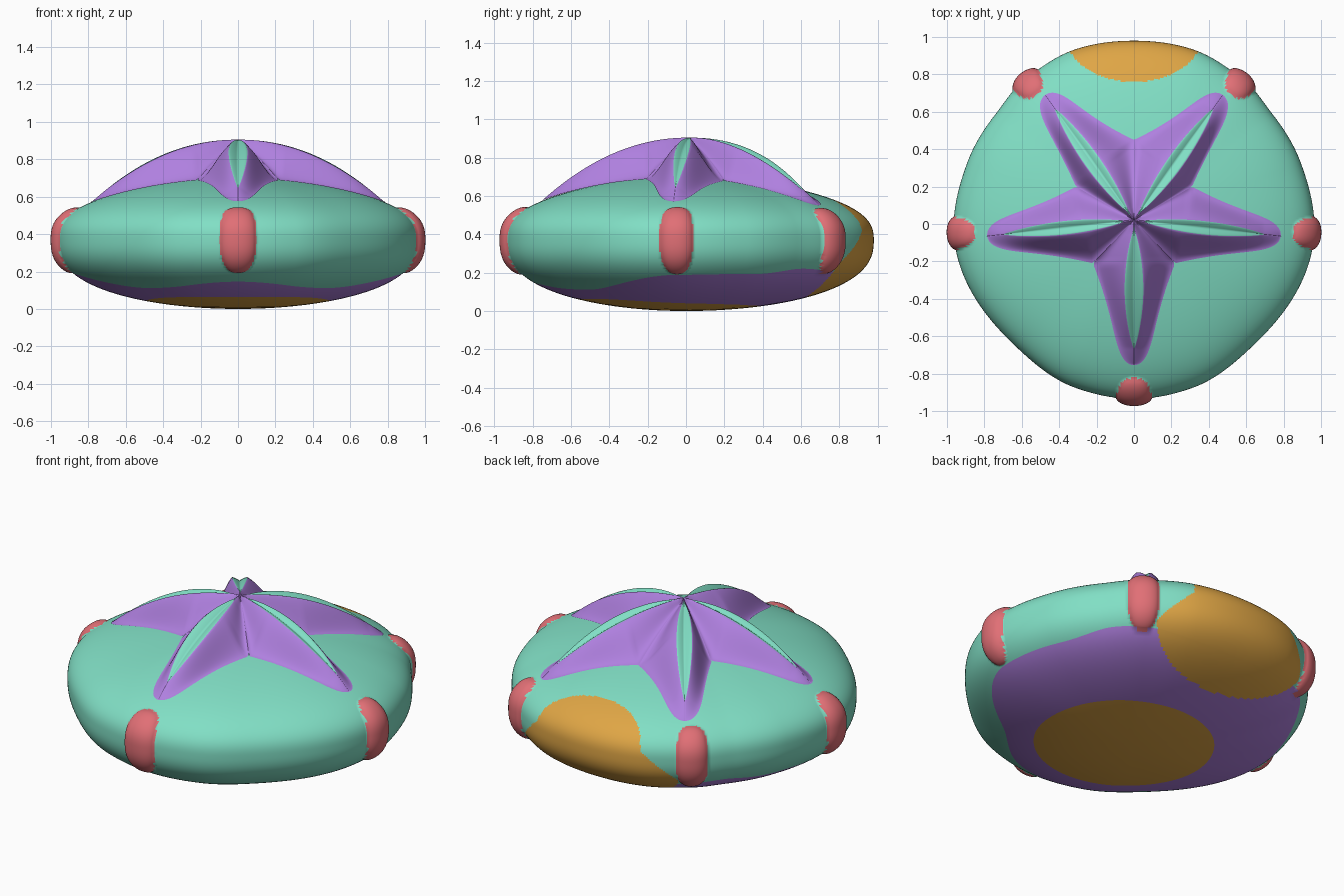
import bpy, bmesh
from math import sin, cos, pi, atan2, hypot, asin, radians, sqrt
from mathutils import Vector

if "Cube" in bpy.data.objects:
    bpy.data.objects.remove(bpy.data.objects["Cube"], do_unlink=True)


def material(name, rgb):
    m = bpy.data.materials.new(name)
    m.use_nodes = True
    m.diffuse_color = (*rgb, 1)
    m.node_tree.nodes["Principled BSDF"].inputs["Base Color"].default_value = (*rgb, 1)
    return m


teal = material("teal", (0.22, 0.74, 0.56))
purple = material("purple", (0.43, 0.215, 0.74))
orange = material("orange", (0.74, 0.38, 0.06))
red = material("red", (0.75, 0.16, 0.18))


def finish(name, bm, mats):
    bmesh.ops.remove_doubles(bm, verts=bm.verts, dist=0.0002)
    bmesh.ops.recalc_face_normals(bm, faces=bm.faces)
    for f in bm.faces:
        f.smooth = True
    me = bpy.data.meshes.new(name)
    bm.to_mesh(me)
    bm.free()
    for m in mats:
        me.materials.append(m)
    bpy.context.collection.objects.link(bpy.data.objects.new(name, me))


def blend(table, deg):
    """Smooth interpolation of (angle from the back, value) pairs."""
    for (a, va), (b, vb) in zip(table, table[1:]):
        if deg <= b:
            t = (deg - a) / (b - a)
            return va + (vb - va) * t * t * (3 - 2 * t)
    return table[-1][1]


# Outline of the body and edge of the underside, by angle from the back
OUTLINE = [(0, 0.98), (19, 0.985), (36, 0.97), (52, 0.945), (70, 0.95), (93, 0.965),
           (137, 0.91), (160, 0.93), (180, 0.935)]
UNDER = [(0, 0.86), (38, 0.91), (66, 0.87), (93, 0.88), (137, 0.7), (180, 0.79)]
RIM_Z = 0.37
# Knobs on the rim: direction in degrees, half width and inner radius
KNOBS = [(-90, 0.098, 0.79), (-3, 0.088, 0.82), (183, 0.088, 0.82),
         (53, 0.088, 0.835), (127, 0.088, 0.835)]


def from_back(x, y):
    return abs(atan2(x, y)) * 180 / pi


def top_z(x, y):
    rho = min(1, hypot(x, y) / blend(OUTLINE, from_back(x, y)))
    return RIM_Z + 0.35 * (1 - rho ** 1.3) ** 0.385


def bottom_z(rho):
    return RIM_Z * (1 - max(0, 1 - rho * rho) ** 0.4)


def knob_at(x, y, z):
    """Strength (0 outside, 1 in the middle) and direction of a knob."""
    for deg, width, inner in KNOBS:
        c, s = cos(radians(deg)), sin(radians(deg))
        out = x * c + y * s
        if out > inner:
            d = abs((y * c - x * s) / width) ** 2.3 + abs((z - 0.378) / 0.188) ** 2.6
            d += max(0, (inner + 0.1 - out) / 0.1) ** 3
            if d < 1:
                return 1 - d, Vector((c, s, (z - 0.378) * 4))
    return 0, None


def body_point(x, y, z):
    strength, way = knob_at(x, y, z)
    p = Vector((x, y, z))
    return p + way * 0.038 * strength ** 0.6 if strength else p


# Body: rings from the top centre over the rim to the mouth disc below
SEG, TOP, SIDE, BELOW, MOUTH = 600, 90, 50, 24, 8
bm = bmesh.new()
rings = []
for i in range(SEG):
    a = 2 * pi * i / SEG
    dx, dy = sin(a), cos(a)
    deg = from_back(dx, dy)
    R, edge = blend(OUTLINE, deg), blend(UNDER, deg)
    mouth = -0.085 * dy + sqrt(0.49 ** 2 - (0.085 * dx) ** 2)
    line = []
    for j in range(TOP + 1):
        r = R * sin(pi / 2 * j / TOP)
        line.append((r * dx, r * dy, top_z(r * dx, r * dy)))
    start = asin(edge / R)
    radii = [R * sin(pi / 2 + (start - pi / 2) * j / SIDE) for j in range(1, SIDE + 1)]
    radii += [edge + (mouth - edge) * j / BELOW for j in range(1, BELOW + 1)]
    radii += [mouth * (1 - j / MOUTH) for j in range(1, MOUTH + 1)]
    line += [(r * dx, r * dy, bottom_z(r / R)) for r in radii]
    rings.append([bm.verts.new(body_point(*p)) for p in line])

for i in range(SEG):
    a, b = rings[i], rings[(i + 1) % SEG]
    for j in range(len(a) - 1):
        f = bm.faces.new((a[j], b[j], b[j + 1], a[j + 1]))
        c = f.calc_center_median()
        low = min(1, max(0, (0.42 - c.z) / 0.18))
        rx, ry = 0.36 + 0.22 * low, 0.24 + 0.1 * low
        patch = (c.x / rx) ** 2 + ((c.y - 1 + 0.04 * low) / ry) ** 2 < 1
        if knob_at(*c)[0]:
            f.material_index = 3
        elif patch or j >= TOP + SIDE + BELOW:
            f.material_index = 2
        elif j >= TOP + SIDE:
            f.material_index = 1
finish("body", bm, [teal, purple, orange, red])

# Star: five raised arms that meet along the lines to the notches
CENTRE = Vector((0, 0.02))
PEAK, STEPS, OUTER, INNER = 0.905, 64, 16, 5


def half_width(s, length, notch):
    sn, wn = notch
    if s <= sn:
        return wn * s / sn
    t = min(1, (s - sn) / (length - sn))
    return (0.092 + (wn - 0.092) * (1 - t) ** 1.7) * sqrt(max(0, 1 - t ** 7))


def arm(name, tip, notch_left, notch_right, groove_width):
    axis = Vector(tip) - CENTRE
    length = axis.length
    d = axis.normalized()
    n = Vector((-d.y, d.x))
    tip_z = top_z(*tip)
    bm = bmesh.new()
    rows = []
    for i in range(STEPS + 1):
        s = length * sin(pi / 2 * i / STEPS)
        ridge = tip_z + (PEAK - tip_z) * (1 - (s / length) ** 2.1)
        q = (s - 0.05) / (length - 0.14)
        groove = groove_width * sin(pi * q) ** 0.75 if 0 < q < 1 else 0.0
        row = []
        for side, point in ((1, notch_left), (-1, notch_right)):
            rel = Vector(point) - CENTRE
            notch = (rel.dot(d), abs(rel.dot(n)))
            w = half_width(s, length, notch)
            g = min(max(groove, 0.003), 0.45 * w)
            # Height along the valley between two arms
            t = s / notch[0]
            valley = PEAK - 0.015 + (top_z(*point) - PEAK + 0.015) * t ** 1.3 if t < 1 else 0
            half = []
            for k in range(INNER + OUTER + 1):
                if k <= INNER:
                    off = g * k / INNER
                    dip = 0.5 * g * (1 - k / INNER) ** 1.5
                    rise = 1
                else:
                    u = (k - INNER) / OUTER
                    off, dip = g + (w - g) * u, 0
                    rise = 0.3 + 0.3 * cos(pi * u) + 0.4 * (1 - u) ** 1.7
                p = CENTRE + d * s + n * (side * off)
                low = max(top_z(p.x, p.y) + 0.003, valley)
                half.append((p.x, p.y, low + (max(ridge, low) - low) * rise - dip))
            row.append(half)
        line = row[0][::-1] + row[1][1:]
        rows.append(([bm.verts.new(p) for p in line], groove))
    mid = INNER + OUTER
    for (a, ga), (b, gb) in zip(rows, rows[1:]):
        for k in range(len(a) - 1):
            f = bm.faces.new((a[k], b[k], b[k + 1], a[k + 1]))
            if mid - INNER <= k < mid + INNER and max(ga, gb) > 0.004:
                f.material_index = 1
    bmesh.ops.dissolve_degenerate(bm, edges=bm.edges, dist=0.0002)
    finish(name, bm, [purple, teal])


back, left, front = (0, 0.45), (0.31, 0.2), (0.22, -0.21)


def flip(p):
    return (-p[0], p[1])


arm("front_arm", (0, -0.755), front, flip(front), 0.05)
arm("left_arm", (0.785, -0.065), left, front, 0.036)
arm("right_arm", (-0.785, -0.065), flip(front), flip(left), 0.036)
arm("back_left_arm", (0.475, 0.69), back, left, 0.042)
arm("back_right_arm", (-0.475, 0.69), flip(left), back, 0.042)
